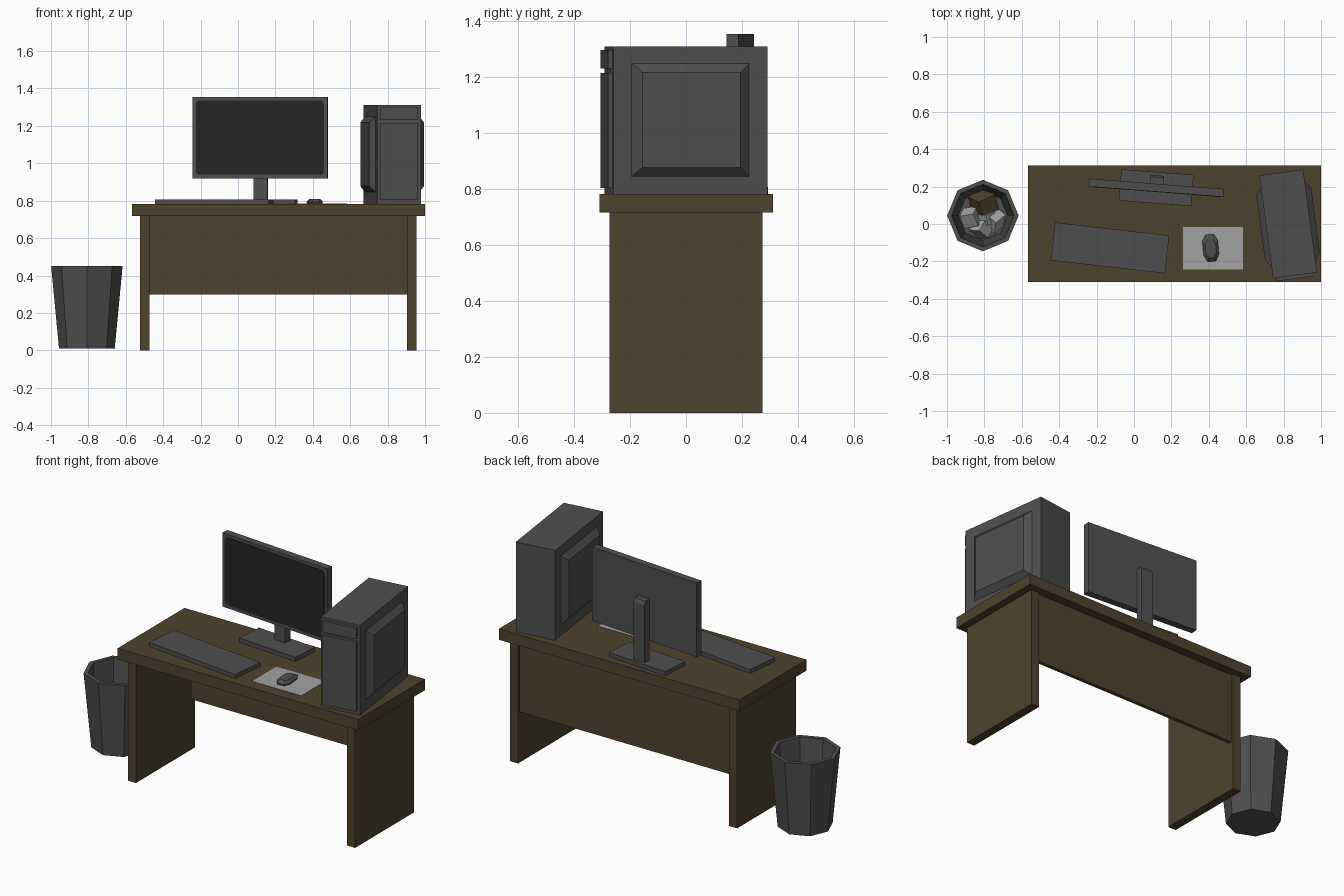
import bpy, bmesh, math
from mathutils import Matrix, Euler

if "Cube" in bpy.data.objects:
    bpy.data.objects.remove(bpy.data.objects["Cube"])


def material(name, r, g, b):
    m = bpy.data.materials.new(name)
    m.diffuse_color = (r, g, b, 1)
    m.use_nodes = True
    m.node_tree.nodes["Principled BSDF"].inputs["Base Color"].default_value = m.diffuse_color
    return m


WOOD = material("brown wood", 0.076, 0.056, 0.026)
GREY = material("dark grey plastic", 0.078, 0.078, 0.078)
SCREEN = material("black screen", 0.018, 0.018, 0.018)
WHITE = material("pale grey paper", 0.36, 0.36, 0.36)


def loft(name, loops, mat, loc=(0, 0, 0), rot=(0, 0, 0)):
    """Skin a stack of equal-length loops and cap both ends."""
    bm = bmesh.new()
    rings = [[bm.verts.new(p) for p in loop] for loop in loops]
    n = len(rings[0])
    for a, b in zip(rings, rings[1:]):
        for i in range(n):
            j = (i + 1) % n
            bm.faces.new((a[i], a[j], b[j], b[i]))
    bm.faces.new(rings[0][::-1])
    bm.faces.new(rings[-1])
    bmesh.ops.recalc_face_normals(bm, faces=bm.faces)
    me = bpy.data.meshes.new(name)
    bm.to_mesh(me)
    bm.free()
    me.materials.append(mat)
    ob = bpy.data.objects.new(name, me)
    bpy.context.collection.objects.link(ob)
    ob.location = loc
    ob.rotation_euler = [math.radians(a) for a in rot]
    return ob


def rect(x0, x1, y0, y1, z):
    return [(x0, y0, z), (x1, y0, z), (x1, y1, z), (x0, y1, z)]


def box(name, x0, x1, y0, y1, z0, z1, mat, loc=(0, 0, 0), rot=(0, 0, 0)):
    return loft(name, [rect(x0, x1, y0, y1, z0), rect(x0, x1, y0, y1, z1)], mat, loc, rot)


def ring(r, z, n=8):
    return [(r * math.cos(math.tau * i / n), r * math.sin(math.tau * i / n), z) for i in range(n)]


# Desk
TOP = 0.782
box("desk_top", -0.567, 1.0, -0.31, 0.312, 0.717, TOP, WOOD)
box("left_leg", -0.525, -0.473, -0.274, 0.274, 0, 0.717, WOOD)
box("right_leg", 0.903, 0.955, -0.274, 0.274, 0, 0.717, WOOD)
box("back_panel", -0.473, 0.903, 0.238, 0.26, 0.298, 0.717, WOOD)

# Monitor, turned slightly
m_loc, m_rot = (0.119, 0.194, 0), (0, 0, -4.4)
box("monitor_case", -0.361, 0.361, -0.021, 0.021, 0.92, 1.355, GREY, m_loc, m_rot)
box("monitor_base", -0.194, 0.194, -0.084, 0.084, TOP, 0.807, GREY, m_loc, m_rot)
# neck with chamfered top, profile swept along x
neck = [(0.021, 0.807), (0.066, 0.807), (0.066, 1.145), (0.056, 1.165), (0.021, 1.165)]
loft("monitor_neck", [[(x, y, z) for y, z in neck] for x in (-0.037, 0.037)], GREY, m_loc, m_rot)
# screen plate with rounded corners
hw, hh, r, zc = 0.343, 0.199, 0.02, 1.138
outline = []
for k, (sx, sz) in enumerate([(1, 1), (-1, 1), (-1, -1), (1, -1)]):
    for s in range(4):
        a = math.radians(90 * k + 30 * s)
        outline.append((sx * (hw - r) + r * math.cos(a), zc + sz * (hh - r) + r * math.sin(a)))
loft("monitor_screen", [[(x, y, z) for x, z in outline] for y in (-0.019, -0.023)],
     SCREEN, m_loc, m_rot)

# Keyboard
box("keyboard", -0.307, 0.307, -0.102, 0.102, TOP, 0.806, GREY, (-0.128, -0.128, 0), (0, 0, -6.5))

# Mouse and pad
box("mouse_pad", 0.262, 0.582, -0.242, -0.017, TOP, TOP + 0.002, WHITE)


def mouse_loop(w, l, z, dy=0):
    pts = [(0.5, 1), (1, 0.55), (1, -0.5), (0.55, -1)]
    half = [(w * x, l * y + dy, z) for x, y in pts]
    return half + [(-x, y, z) for x, y, z in reversed(half)]


loft("mouse", [mouse_loop(0.037, 0.068, TOP + 0.002), mouse_loop(0.041, 0.073, TOP + 0.012),
               mouse_loop(0.028, 0.05, 0.808, -0.004)], GREY, (0.41, -0.127, 0), (0, 0, 5))

# Computer tower, turned slightly
t_loc, t_rot = (0.824, 0.0, 0), (0, 0, 7.6)
box("tower_case", -0.118, 0.118, -0.278, 0.278, TOP, 1.311, GREY, t_loc, t_rot)
box("tower_drive_cover", -0.101, 0.101, -0.295, -0.278, 1.232, 1.298, GREY, t_loc, t_rot)
box("tower_front_cover", -0.101, 0.101, -0.295, -0.278, 0.805, 1.215, GREY, t_loc, t_rot)
for side, s in (("left", -1), ("right", 1)):
    loops = []
    for x, hy, hz in ((0.118, 0.212, 0.202), (0.148, 0.177, 0.17)):
        loops.append([(s * x, a * hy, 1.048 + b * hz) for a, b in ((-1, -1), (1, -1), (1, 1), (-1, 1))])
    loft("tower_%s_panel" % side, loops, GREY, t_loc, t_rot)

# Waste bin, open eight-sided shell
b_loc = (-0.808, 0.045, 0)
loft("waste_bin", [ring(0.149, 0.01), ring(0.191, 0.451), ring(0.167, 0.451), ring(0.132, 0.03)],
     GREY, b_loc)

# Rubbish: tilted, tapered lumps on the bin floor
lumps = [("crumpled_box", 0.005, 0.06, 0.115, 0.05, (28, 20, 25), WOOD),
         ("crumpled_paper_1", -0.062, -0.015, 0.095, 0.04, (25, -30, 10), WHITE),
         ("crumpled_paper_2", 0.062, -0.025, 0.09, 0.04, (-20, 35, 40), WHITE),
         ("crumpled_paper_3", 0.0, -0.068, 0.09, 0.04, (35, 15, 60), WHITE),
         ("crumpled_paper_4", 0.01, -0.02, 0.07, 0.05, (15, 40, 20), WHITE)]
for name, x, y, size, h, rot, mat in lumps:
    s = size / 2
    loft(name, [rect(-s, s * 0.8, -s, s, -h), rect(-s * 0.8, s, -s * 0.7, s * 0.9, h)], mat,
         (b_loc[0] + x, b_loc[1] + y, 0.105), rot)
